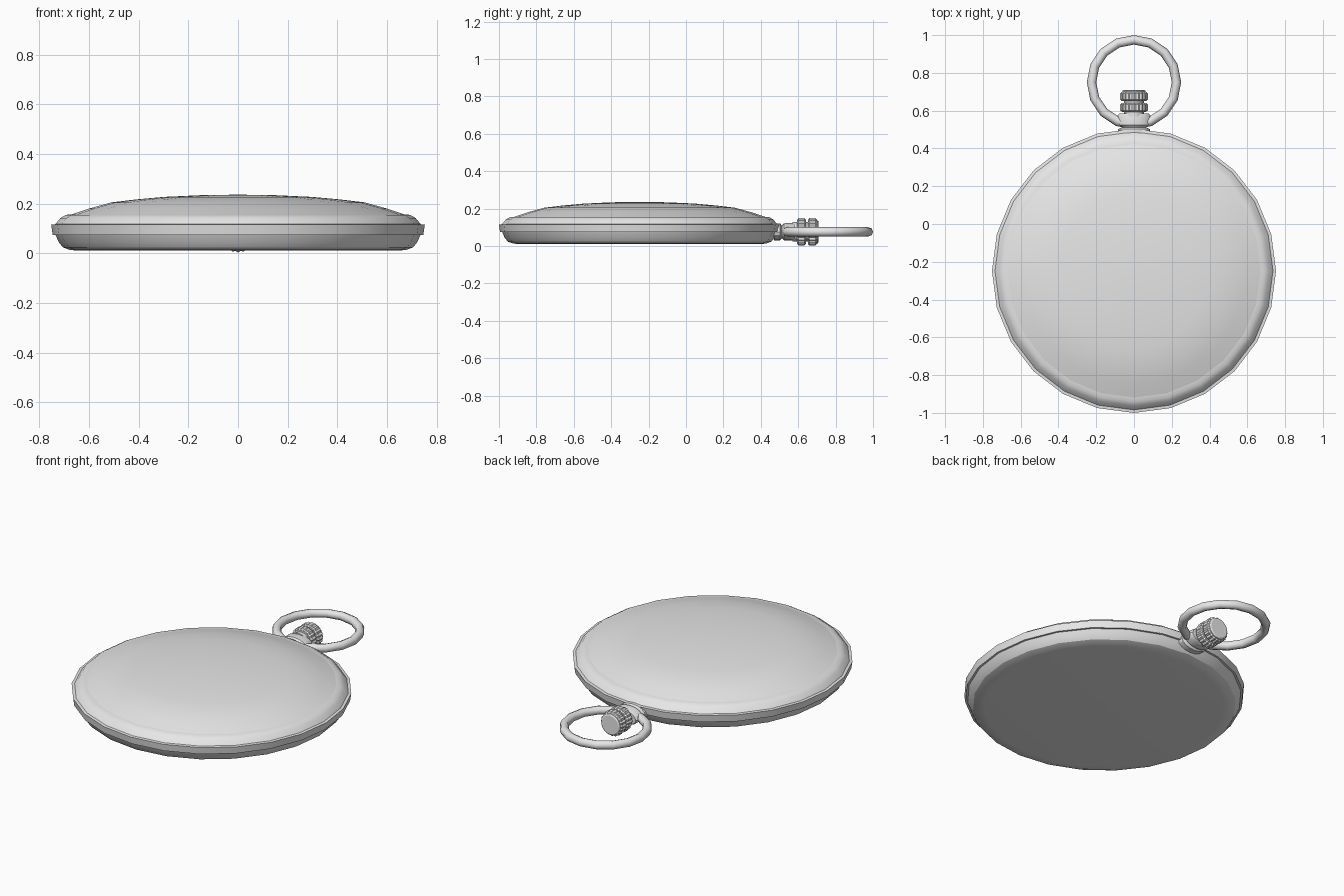
import bpy
import bmesh
from math import sin, cos, pi, radians
from mathutils import Matrix

cube = bpy.data.objects.get("Cube")
if cube:
    bpy.data.objects.remove(cube, do_unlink=True)

metal = bpy.data.materials.new("pale grey metal")
metal.use_nodes = True
grey = (0.8, 0.8, 0.8, 1)
metal.diffuse_color = grey
metal.node_tree.nodes["Principled BSDF"].inputs["Base Color"].default_value = grey

CENTRE_Y = -0.248   # middle of the case
MID_Z = 0.076       # height of the stem and ring axis


def finish(name, bm, angle=30):
    bmesh.ops.remove_doubles(bm, verts=bm.verts, dist=1e-5)
    bmesh.ops.recalc_face_normals(bm, faces=bm.faces)
    mesh = bpy.data.meshes.new(name)
    bm.to_mesh(mesh)
    bm.free()
    mesh.materials.append(metal)
    obj = bpy.data.objects.new(name, mesh)
    bpy.context.collection.objects.link(obj)
    bpy.ops.object.select_all(action='DESELECT')
    obj.select_set(True)
    bpy.context.view_layer.objects.active = obj
    bpy.ops.object.shade_smooth_by_angle(angle=radians(angle))
    return obj


def lathe(name, profile, sides, matrix, closed=False, teeth=0.0, angle=30):
    """Revolve (radius, height) points about local z; teeth pulls in every other column."""
    bm = bmesh.new()
    rings = []
    for r, h in profile:
        ring = []
        for i in range(sides):
            a = 2 * pi * i / sides
            rr = r - (teeth if i % 2 else 0)
            ring.append(bm.verts.new((rr * cos(a), rr * sin(a), h)))
        rings.append(ring)
    pairs = list(zip(rings, rings[1:]))
    if closed:
        pairs.append((rings[-1], rings[0]))
    else:
        bm.faces.new(rings[0])
        bm.faces.new(rings[-1])
    for low, high in pairs:
        for i in range(sides):
            j = (i + 1) % sides
            bm.faces.new((low[i], low[j], high[j], high[i]))
    bm.transform(matrix)
    return finish(name, bm, angle)


case = Matrix.Translation((0, CENTRE_Y, 0))
# Local z runs along +y for the parts of the winder
winder = Matrix.Translation((0, 0, MID_Z)) @ Matrix.Rotation(-pi / 2, 4, 'X')

# Case: rounded back, raised band with bevelled bezel, domed cover
lathe("case_back", [(0.64, 0.011), (0.675, 0.013), (0.705, 0.024), (0.722, 0.045),
                    (0.737, 0.08)], 24, case)
lathe("bezel", [(0.70, 0.074), (0.746, 0.074), (0.752, 0.115), (0.736, 0.117),
                (0.715, 0.142), (0.693, 0.155), (0.66, 0.157), (0.66, 0.10)],
      24, case, closed=True)
lathe("domed_cover", [(0.675, 0.12), (0.675, 0.155), (0.60, 0.180), (0.51, 0.205),
                      (0.41, 0.217), (0.30, 0.227), (0.15, 0.234), (0.02, 0.236)],
      24, case, angle=40)

# Stem: flattened collar joining the case to the crown
lathe("stem", [(0.085, 0.47), (0.085, 0.502), (0.064, 0.512), (0.085, 0.525),
               (0.087, 0.572), (0.080, 0.584)], 16,
      winder @ Matrix.Diagonal((1, 0.54, 1, 1)))
lathe("crown_core", [(0.052, 0.57), (0.052, 0.70)], 16, winder)

# Crown: two knurled wheels with a smooth end cap
for name, start, end in (("crown_inner_wheel", 0.594, 0.641),
                         ("crown_outer_wheel", 0.651, 0.700)):
    lathe(name, [(0.064, start), (0.073, start + 0.008), (0.073, end - 0.008),
                 (0.064, end)], 40, winder, teeth=0.006, angle=20)
lathe("crown_cap", [(0.062, 0.690), (0.062, 0.704), (0.054, 0.709)], 20, winder)

# Hanging ring
lathe("ring", [(0.225 + 0.025 * cos(k * pi / 4), 0.025 * sin(k * pi / 4))
               for k in range(8)], 16,
      Matrix.Translation((0, 0.75, MID_Z)), closed=True, angle=50)
